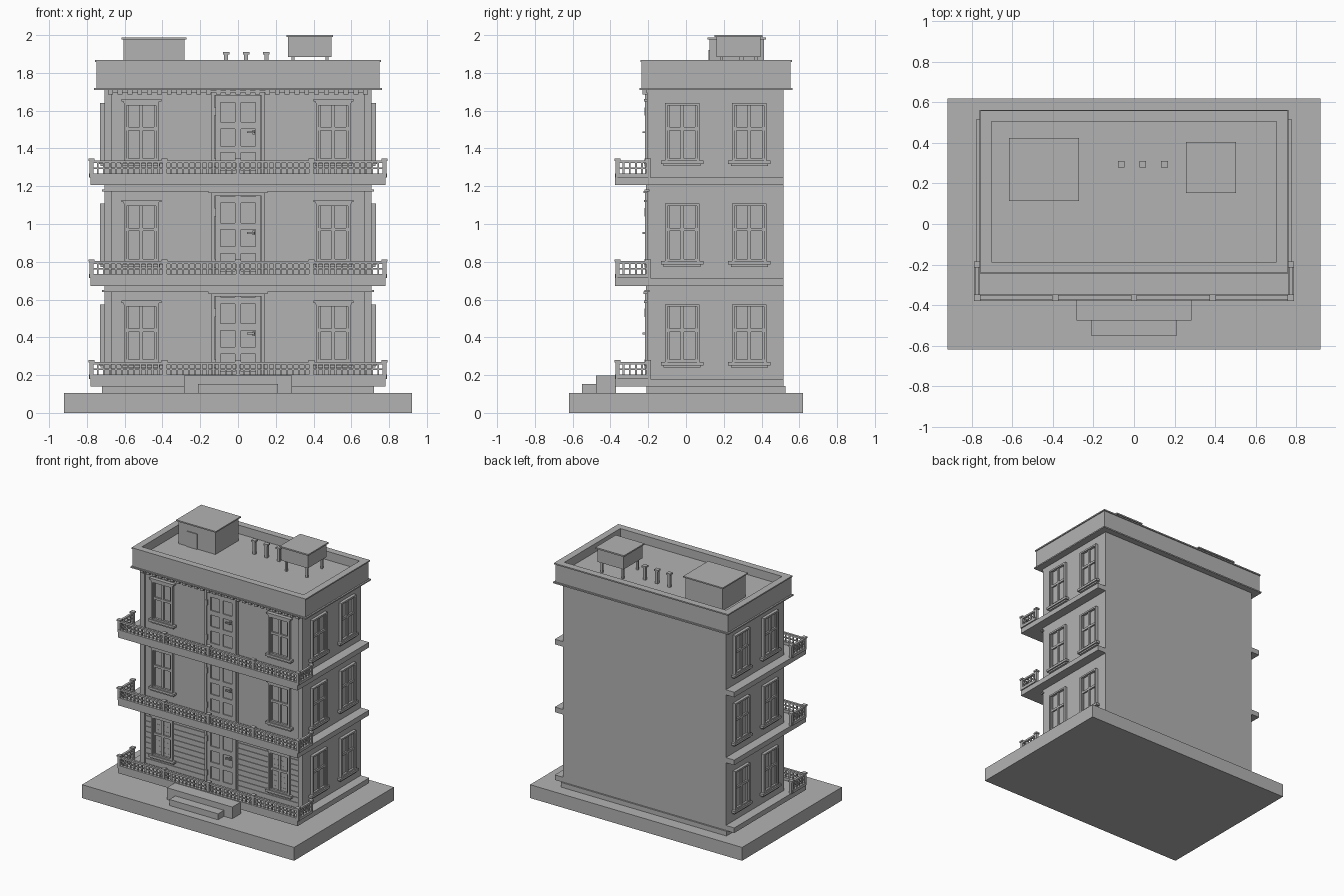
import bpy, bmesh
from mathutils import Matrix, Vector

cube = bpy.data.objects.get("Cube")
if cube:
    bpy.data.objects.remove(cube)

grey = bpy.data.materials.new("plain grey")
grey.use_nodes = True
grey.diffuse_color = (0.45, 0.45, 0.45, 1)
grey.node_tree.nodes["Principled BSDF"].inputs["Base Color"].default_value = grey.diffuse_color

parts = {}
STOREY = 0.533
WALL_X, FRONT, BACK = 0.707, 0.193, 0.515


def box(part, x, y, z):
    """Add a box to a part; each argument is a (low, high) pair."""
    bm = parts.setdefault(part, bmesh.new())
    lo, hi = Vector((x[0], y[0], z[0])), Vector((x[1], y[1], z[1]))
    size = hi - lo
    m = Matrix.Translation((lo + hi) / 2) @ Matrix.Diagonal((*map(abs, size), 1))
    bmesh.ops.create_cube(bm, size=1, matrix=m)


def mid(c, half):
    return (c - half, c + half)


def on_wall(part, side, u, n, z):
    """Box on a wall: u runs along it, n is the distance out from it."""
    if side == 0:
        box(part, u, (-FRONT - n[1], -FRONT - n[0]), z)
    else:
        box(part, tuple(sorted(side * (WALL_X + d) for d in n)), u, z)


def window(side, c, z):
    w, top, bar = 0.092, z + 0.305, z + 0.168
    on_wall("window_panes", side, mid(c, w), (0, 0.004), (z, top))
    # outer casing
    for s in (-1, 1):
        on_wall("window_frames", side, mid(c + s * (w - 0.007), 0.007), (0, 0.023), (z, top))
    on_wall("window_frames", side, mid(c, w), (0, 0.023), (top - 0.013, top))
    on_wall("window_frames", side, mid(c, w), (0, 0.02), (z, z + 0.012))
    # sash bars
    on_wall("window_bars", side, mid(c, 0.009), (0, 0.014), (z, top))
    on_wall("window_bars", side, mid(c, w), (0, 0.016), mid(bar, 0.009))
    for s in (-1, 1):
        on_wall("window_bars", side, mid(c + s * (w - 0.019), 0.006), (0, 0.014), (z, top))
    # sill, and a lintel on the front
    on_wall("window_sills", side, mid(c, 0.112), (0, 0.03), (z - 0.018, z))
    on_wall("window_sills", side, mid(c, 0.098), (0, 0.02), (z - 0.03, z - 0.018))
    if side == 0:
        on_wall("window_lintels", side, mid(c, 0.106), (0, 0.03), (top + 0.008, top + 0.02))
        on_wall("window_lintels", side, mid(c, 0.095), (0, 0.024), (top, top + 0.008))


def door(z):
    top = z + 0.435
    on_wall("doors", 0, mid(0, 0.125), (0, 0.006), (z, top))
    for s in (-1, 1):
        on_wall("door_frames", 0, mid(s * 0.132, 0.008), (0, 0.024), (z, top + 0.015))
    on_wall("door_frames", 0, mid(0, 0.14), (0, 0.024), (top, top + 0.015))
    on_wall("door_headers", 0, mid(0, 0.155), (0, 0.032), (top + 0.015, top + 0.027))
    # stiles and rails around the panels
    for x in (-0.108, 0, 0.108):
        on_wall("door_rails", 0, mid(x, 0.015), (0, 0.014), (z, top))
    for h in (0.02, 0.15, 0.275, 0.415):
        on_wall("door_rails", 0, mid(0, 0.12), (0, 0.014), mid(z + h, 0.018))
    # handle and hinges
    on_wall("door_handles", 0, mid(0.083, 0.006), (0.01, 0.022), mid(z + 0.24, 0.012))
    on_wall("door_handles", 0, (0.048, 0.088), (0.022, 0.036), mid(z + 0.24, 0.005))
    for h in (0.08, 0.35):
        on_wall("door_hinges", 0, mid(-0.122, 0.006), (0.01, 0.028), mid(z + h, 0.022))


def lattice(a, b, z, place):
    """Railing between two posts; place(part, along, half_depth, z) adds a box."""
    place("railing_lattice", (a, b), 0.004, mid(z + 0.03, 0.004))
    place("railing_tops", (a, b), 0.009, (z + 0.056, z + 0.07))
    place("railing_kerbs", (a, b), 0.014, (z - 0.02, z + 0.002))
    count = max(2, round((b - a) / 0.033))
    for i in range(1, count):
        place("railing_lattice", mid(a + (b - a) * i / count, 0.005), 0.004, (z, z + 0.06))


def post(x, y, z):
    box("railing_posts", mid(x, 0.011), mid(y, 0.011), (z - 0.02, z + 0.07))
    box("railing_posts", mid(x, 0.016), mid(y, 0.016), (z + 0.068, z + 0.08))


def balcony(z):
    # slab in front, ledge along both sides
    box("balcony_slabs", mid(0, 0.78), (-0.375, BACK), (z, z + 0.04))
    rail = z + 0.06
    xs = [-0.775, -0.388, 0, 0.388, 0.775]
    for x in xs:
        post(x, -0.363, rail)
    for a, b in zip(xs, xs[1:]):
        lattice(a, b, rail, lambda p, u, d, h: box(p, u, mid(-0.363, d), h))
    for x in (xs[0], xs[-1]):
        post(x, -0.2, rail)
        lattice(-0.363, -0.2, rail, lambda p, u, d, h: box(p, mid(x, d), u, h))


# ground and steps
box("ground_base", mid(0, 0.922), mid(0, 0.62), (0, 0.105))
box("plinth", mid(0, 0.72), (-0.21, 0.527), (0.105, 0.142))
box("upper_step", mid(0, 0.285), (-0.477, -0.37), (0.105, 0.197))
box("lower_step", mid(0, 0.212), (-0.55, -0.47), (0.105, 0.152))

# main walls with corner strips
box("walls", mid(0, WALL_X), (-FRONT, BACK), (0.14, 1.8))
for s in (-1, 1):
    box("corner_strips", mid(s * 0.687, 0.02), (-0.207, -FRONT), (0.14, 1.715))

# ground floor siding
for i in range(11):
    z = 0.184 + i * 0.042
    on_wall("siding", 0, mid(0, 0.667), (0, 0.005), (z, z + 0.037))

# the three storeys
for floor in range(3):
    z = 0.14 + floor * STOREY
    balcony(z)
    door(z + 0.04)
    for c in (-0.512, 0.505):
        window(0, c, z + 0.13)
    for s in (-1, 1):
        for c in (-0.02, 0.335):
            window(s, c, z + 0.13)
    if floor < 2:
        box("storey_bands", mid(0, WALL_X), (-0.213, -FRONT), (z + 0.51, z + STOREY))
        box("storey_bands", mid(0, 0.72), (-0.219, -FRONT), (z + 0.5, z + 0.51))

# dentils under the cornice
box("dentil_band", mid(0, WALL_X), (-0.212, -FRONT), (1.695, 1.715))
for i in range(27):
    box("dentils", mid((i - 13) * 0.052, 0.013), (-0.23, -0.2), (1.685, 1.712))


def ring(part, x, y0, y1, t, z):
    """Rectangular ring with wall thickness t."""
    for s in (-1, 1):
        box(part, mid(s * (x - t / 2), t / 2), (y0, y1), z)
    box(part, mid(0, x - t), (y0, y0 + t), z)
    box(part, mid(0, x - t), (y1 - t, y1), z)


# parapet with mouldings
ring("parapet", 0.75, -0.236, 0.552, 0.045, (1.72, 1.86))
ring("parapet_cap", 0.757, -0.242, 0.56, 0.054, (1.858, 1.868))
ring("cornice", 0.762, -0.247, 0.564, 0.06, (1.71, 1.72))

# roof cabin
box("roof_cabin", (-0.605, -0.283), (0.125, 0.412), (1.79, 1.98))
box("roof_cabin_lid", (-0.617, -0.272), (0.113, 0.424), (1.978, 1.988))
box("roof_cabin_door", (-0.53, -0.44), (0.118, 0.126), (1.8, 1.92))

# water tank on legs
box("tank", (0.266, 0.494), (0.162, 0.395), (1.885, 1.99))
box("tank_lid", (0.256, 0.504), (0.152, 0.405), (1.989, 2.0))
for x in (0.29, 0.47):
    for y in (0.187, 0.37):
        box("tank_legs", mid(x, 0.008), mid(y, 0.008), (1.795, 1.89))

# vent pipes
for x in (-0.063, 0.043, 0.15):
    box("vent_pipes", mid(x, 0.011), mid(0.295, 0.011), (1.795, 1.9))
    box("vent_caps", mid(x, 0.017), mid(0.295, 0.017), (1.897, 1.91))

for name, bm in parts.items():
    mesh = bpy.data.meshes.new(name)
    bm.to_mesh(mesh)
    bm.free()
    mesh.materials.append(grey)
    bpy.context.scene.collection.objects.link(bpy.data.objects.new(name, mesh))
